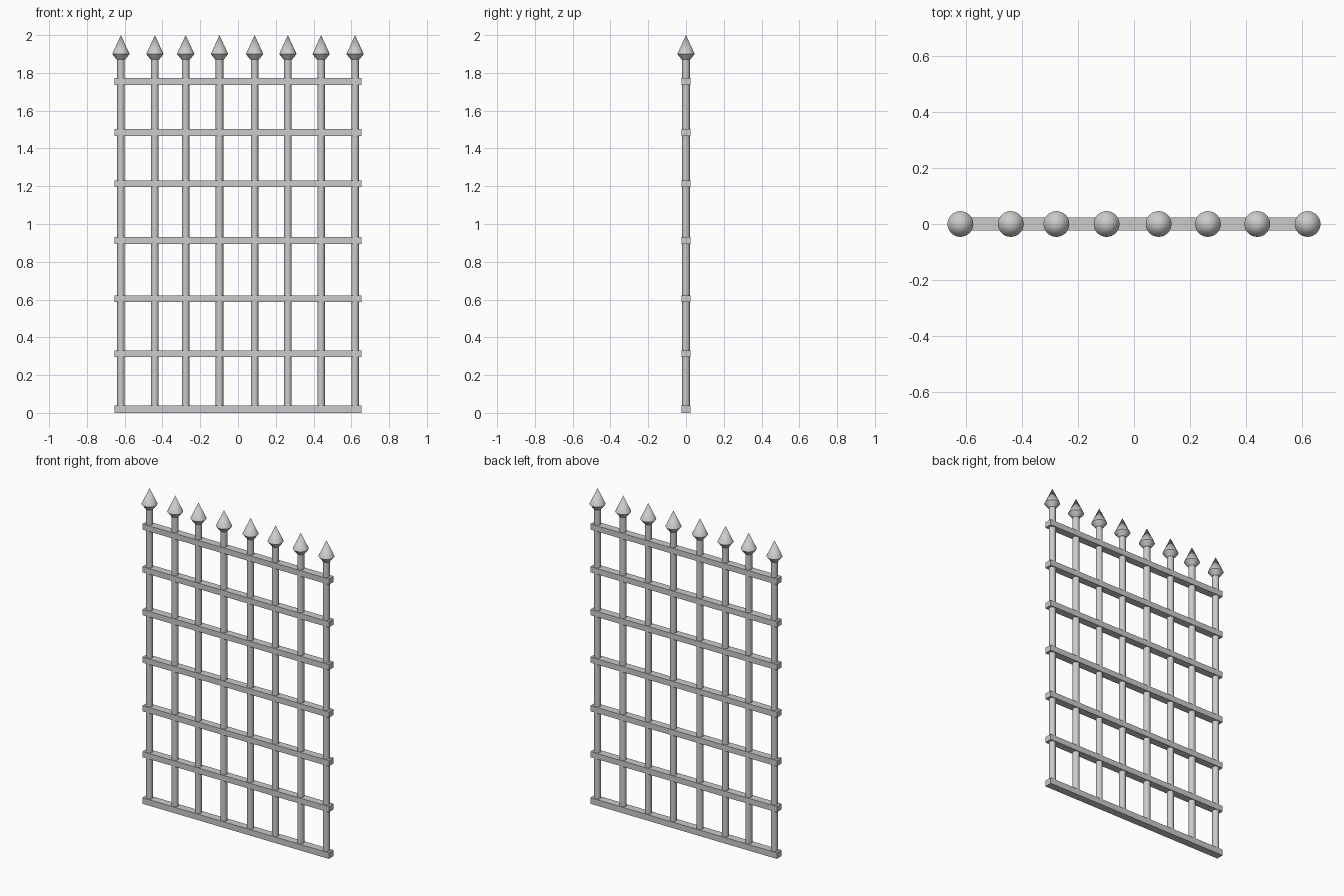
import bpy, bmesh, math

if "Cube" in bpy.data.objects:
    bpy.data.objects.remove(bpy.data.objects["Cube"])

BAR_X = [-0.62, -0.44, -0.277, -0.098, 0.088, 0.264, 0.44, 0.62]
RAIL_Z = [0.019, 0.313, 0.604, 0.912, 1.213, 1.484, 1.755]
SIDES = 32


def lathe(name, profile, x):
    """Revolve (radius, z) points about a vertical axis at x."""
    bm = bmesh.new()
    verts = [bm.verts.new((r, 0, z)) for r, z in profile]
    edges = [bm.edges.new(pair) for pair in zip(verts, verts[1:])]
    bmesh.ops.spin(bm, geom=verts + edges, cent=(0, 0, 0), axis=(0, 0, 1),
                   angle=math.tau, steps=SIDES, use_duplicate=False)
    bmesh.ops.remove_doubles(bm, verts=bm.verts, dist=1e-5)
    bmesh.ops.recalc_face_normals(bm, faces=bm.faces)
    mesh = bpy.data.meshes.new(name)
    bm.to_mesh(mesh)
    bm.free()
    obj = bpy.data.objects.new(name, mesh)
    obj.location.x = x
    bpy.context.collection.objects.link(obj)
    bpy.ops.object.select_all(action='DESELECT')
    obj.select_set(True)
    bpy.context.view_layer.objects.active = obj
    bpy.ops.object.shade_smooth_by_angle(angle=math.radians(30))


# upright round bars, each with a pointed finial
for i, x in enumerate(BAR_X, 1):
    lathe(f"upright_bar_{i}", [(0, 0.003), (0.02, 0.003), (0.02, 1.885), (0, 1.885)], x)
    lathe(f"spear_tip_{i}", [(0, 1.87), (0.022, 1.87), (0.046, 1.90), (0, 2.0)], x)

# flat cross rails
for i, z in enumerate(RAIL_Z, 1):
    bpy.ops.mesh.primitive_cube_add(size=1, location=(0, 0, z))
    rail = bpy.context.object
    rail.name = f"cross_rail_{i}"
    rail.scale = (1.306, 0.048, 0.036 if i > 1 else 0.038)
